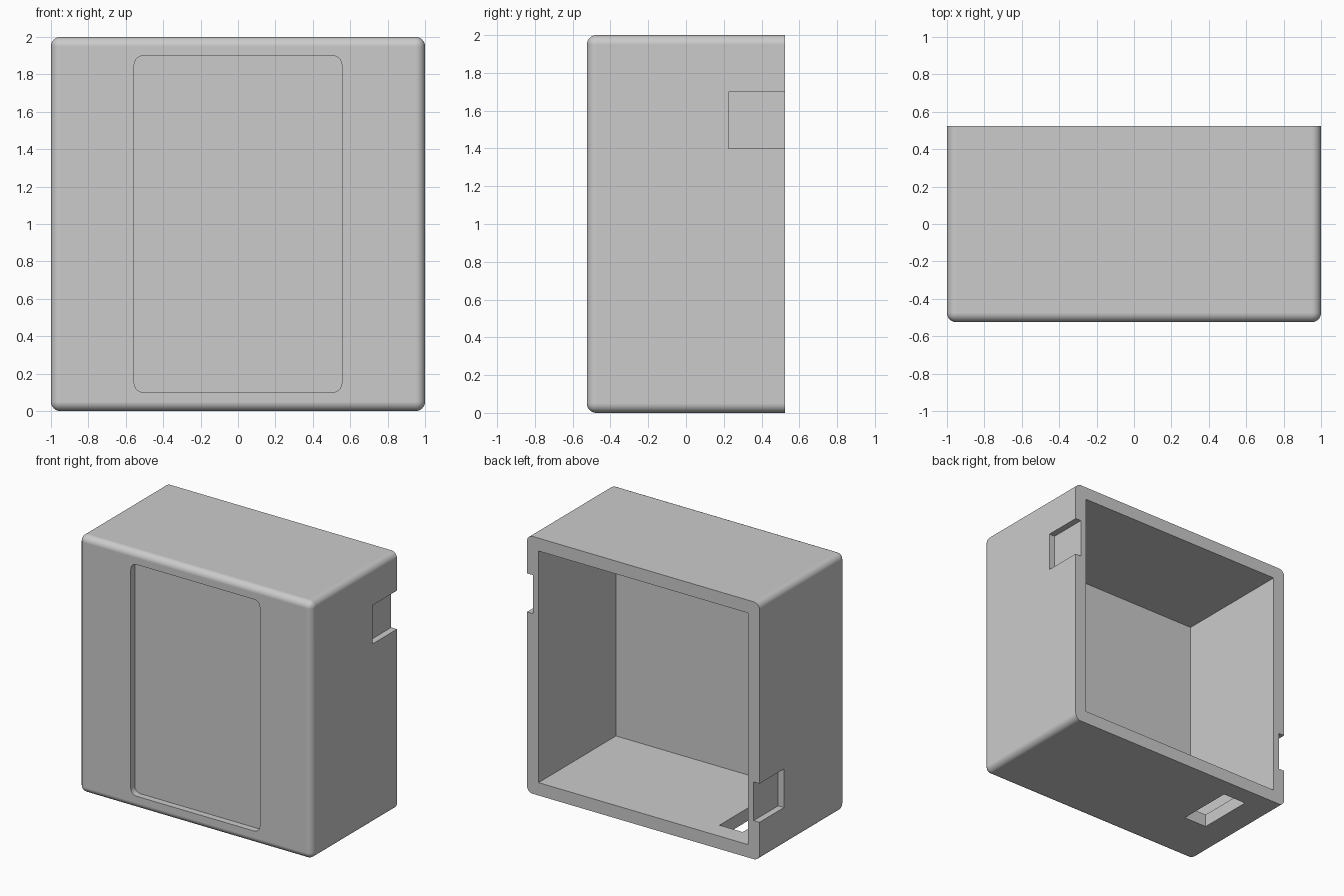
import bpy, bmesh
from math import radians
from mathutils import Vector

old = bpy.data.objects.get("Cube")
if old:
    bpy.data.objects.remove(old, do_unlink=True)

RADIUS, WALL, RECESS = 0.05, 0.1, 0.05
BACK = 0.525

grey = bpy.data.materials.new("light_grey")
grey.use_nodes = True
grey.diffuse_color = (0.6, 0.6, 0.6, 1)
grey.node_tree.nodes["Principled BSDF"].inputs["Base Color"].default_value = (0.6, 0.6, 0.6, 1)


def box(name, low, high, rounded=None):
    """Box between two corners; edges picked by the rounded rule get a radius."""
    low, high = Vector(low), Vector(high)
    bm = bmesh.new()
    bmesh.ops.create_cube(bm, size=1)
    for v in bm.verts:
        v.co = (low + high) / 2 + v.co * (high - low)
    if rounded:
        edges = [e for e in bm.edges if rounded(*(v.co for v in e.verts))]
        bmesh.ops.bevel(bm, geom=edges, offset=RADIUS, offset_type='OFFSET',
                        segments=8, profile=0.5, affect='EDGES')
    bmesh.ops.recalc_face_normals(bm, faces=bm.faces)
    mesh = bpy.data.meshes.new(name)
    bm.to_mesh(mesh)
    bm.free()
    mesh.materials.append(grey)
    obj = bpy.data.objects.new(name, mesh)
    bpy.context.collection.objects.link(obj)
    return obj


def not_back(a, b):
    return min(a.y, b.y) < 0


def along_depth(a, b):
    return abs(a.y - b.y) > 0.01


# Outer shell, rounded everywhere except around the open back
housing = box("housing", (-1, -BACK, 0), (1, BACK, 2), not_back)

# Hollow, front panel recess, side notches and floor slot
cutters = [
    box("cavity", (-1 + WALL, -BACK + WALL, WALL), (1 - WALL, BACK + 0.2, 2 - WALL)),
    box("front_recess", (-0.555, -BACK - 0.2, 0.1), (0.555, -BACK + RECESS, 1.9), along_depth),
    box("left_notch", (0.95, 0.225, 1.4), (1.2, BACK + 0.2, 1.7)),
    box("right_notch", (-1.2, 0.225, 0.3), (-0.95, BACK + 0.2, 0.6)),
    box("floor_slot", (-0.75, -0.075, -0.1), (-0.55, 0.375, 0.2)),
]
for cutter in cutters:
    cutter.hide_render = True
    cut = housing.modifiers.new(cutter.name, 'BOOLEAN')
    cut.operation = 'DIFFERENCE'
    cut.solver = 'EXACT'
    cut.object = cutter

# Bake the cuts and drop the cutters
bpy.context.view_layer.update()
graph = bpy.context.evaluated_depsgraph_get()
baked = bpy.data.meshes.new_from_object(housing.evaluated_get(graph))
housing.modifiers.clear()
housing.data = baked
for cutter in cutters:
    bpy.data.objects.remove(cutter, do_unlink=True)

# Smooth rounded edges, flat panels
for obj in bpy.context.selected_objects:
    obj.select_set(False)
housing.select_set(True)
bpy.context.view_layer.objects.active = housing
bpy.ops.object.shade_smooth_by_angle(angle=radians(30))
weighted = housing.modifiers.new("flat_panels", 'WEIGHTED_NORMAL')
weighted.keep_sharp = True
